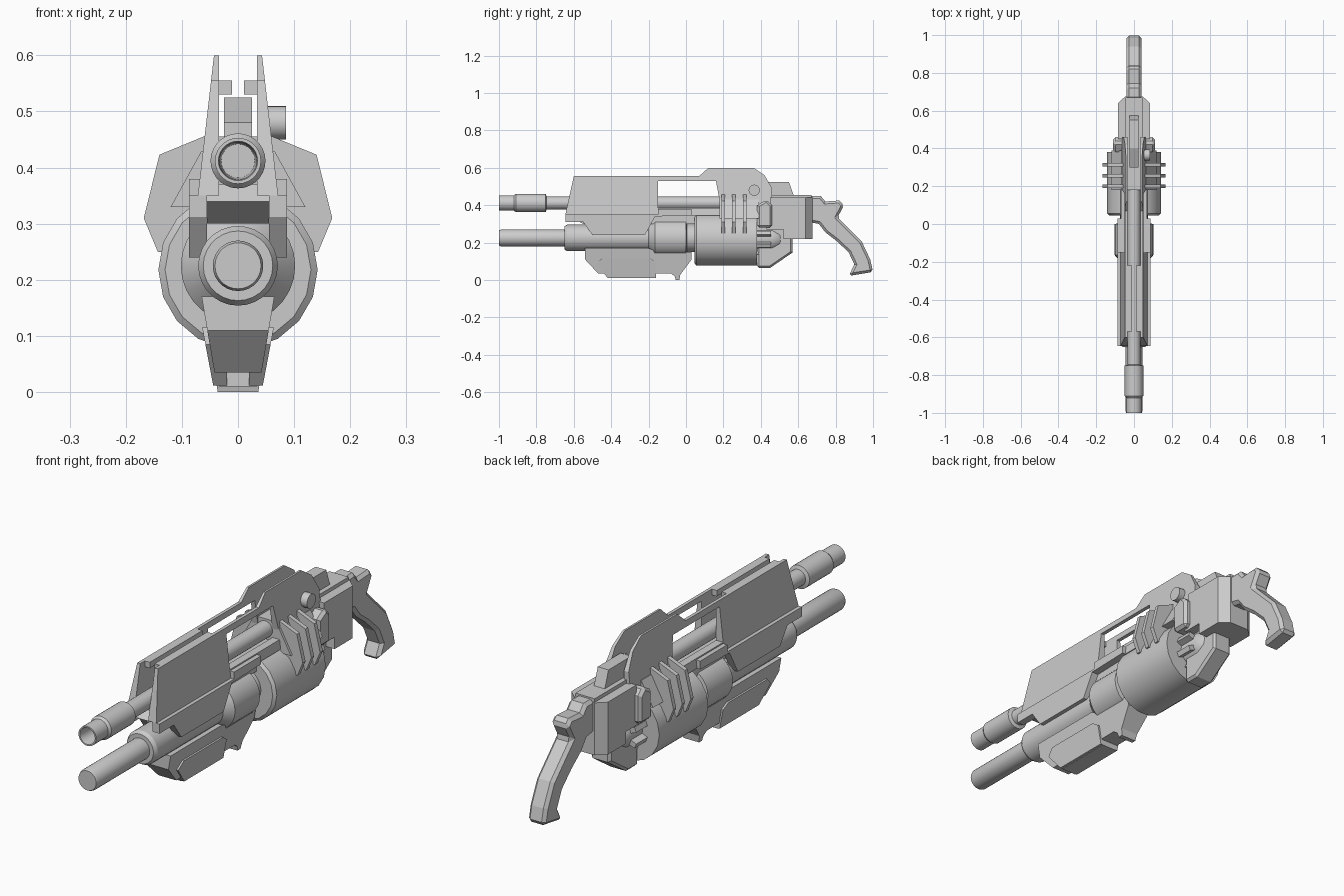
import bpy, bmesh, math

if "Cube" in bpy.data.objects:
    bpy.data.objects.remove(bpy.data.objects["Cube"])


def finish(name, bm, mirror=False, bevel=0, smooth=False):
    bmesh.ops.recalc_face_normals(bm, faces=bm.faces)
    me = bpy.data.meshes.new(name)
    bm.to_mesh(me)
    bm.free()
    if smooth:
        for p in me.polygons:
            p.use_smooth = True
        me.set_sharp_from_angle(angle=math.radians(30))
    ob = bpy.data.objects.new(name, me)
    bpy.context.collection.objects.link(ob)
    if mirror:
        ob.modifiers.new("Mirror", 'MIRROR')
    if bevel:
        b = ob.modifiers.new("Bevel", 'BEVEL')
        b.width, b.segments = bevel, 1
        b.limit_method, b.angle_limit = 'ANGLE', math.radians(60)
    return ob


def prism(name, pts, outer, inner=None, bevel=0):
    """Side profile (y, z) given width in x; with inner set, it is one of a mirrored pair."""
    fo = outer if callable(outer) else (lambda y, z: outer)
    fi = (lambda y, z: -fo(y, z)) if inner is None else (lambda y, z: inner)
    bm = bmesh.new()
    a = [bm.verts.new((fo(y, z), y, z)) for y, z in pts]
    b = [bm.verts.new((fi(y, z), y, z)) for y, z in pts]
    n = len(pts)
    bm.faces.new(a)
    bm.faces.new(b[::-1])
    for i in range(n):
        j = (i + 1) % n
        bm.faces.new((a[i], b[i], b[j], a[j]))
    return finish(name, bm, inner is not None, bevel)


def rect(y0, y1, z0, z1):
    return [(y0, z0), (y1, z0), (y1, z1), (y0, z1)]


def lathe(name, prof, zc, sides=28):
    """Revolve (y, r) pairs around a y-direction axis at height zc."""
    bm = bmesh.new()
    rings = []
    for y, r in prof:
        rings.append([bm.verts.new((r * math.cos(t), y, zc + r * math.sin(t)))
                      for t in (2 * math.pi * k / sides for k in range(sides))])
    for p, q in zip(rings, rings[1:]):
        for k in range(sides):
            m = (k + 1) % sides
            bm.faces.new((p[k], p[m], q[m], q[k]))
    bm.faces.new(rings[0])
    bm.faces.new(rings[-1])
    return finish(name, bm, smooth=True)


# barrels
lathe("upper_barrel", [(-0.85, .030), (-0.99, .033), (-1, .035), (-1, .041), (-.92, .041), (-.91, .049),
                       (-.75, .049), (-.745, .034), (.3, .034)], .412)
lathe("lower_barrel", [(-1, .041), (-.99, .045), (-.65, .045), (-.65, .062), (-.635, .071), (-.2, .071),
                       (-.165, .102), (0, .102), (.005, .075), (.06, .075)], .225)

# revolving drum and its rear hub with teeth
lathe("drum", [(.045, .13), (.055, .142), (.38, .142)], .218, 18)
lathe("drum_hub", [(.37, .065), (.46, .065), (.50, .052), (.525, .025)], .218, 16)
for k in range(8):
    t = 2 * math.pi * (k + .5) / 8
    bm = bmesh.new()
    bmesh.ops.create_cube(bm, size=1)
    for v in bm.verts:
        x, y, z = v.co
        r, s = .07 + x * .04, z * .022
        v.co = (r * math.cos(t) - s * math.sin(t), .415 + y * .08,
                .218 + r * math.sin(t) + s * math.cos(t))
    finish("hub_tooth", bm)


# upper shroud: sloping side panels, window rails and raised hump
def slope(y, z):
    return .048 + (.555 - z) * .115


prism("shroud_panel", [(-.645, .35), (-.6, .555), (-.15, .555), (-.15, .35)], slope, .034)
prism("shroud_top_rail", rect(-.15, .18, .53, .555), slope, .034)
prism("shroud_bottom_rail", rect(-.15, .22, .345, .385), slope, .034)
prism("shroud_hump", [(.07, .555), (.12, .6), (.36, .6), (.42, .56), (.46, .49), (.46, .37), (.19, .37),
                      (.16, .53), (.16, .555)], slope, .034)
prism("shroud_lip", rect(-.57, -.22, .53, .555), .04, .011)
prism("shroud_keel", [(-.63, .34), (-.55, .3), (.45, .3), (.45, .37), (-.6, .37)], .055)

# side skirts beside the lower barrel
prism("side_skirt", [(-.645, .35), (-.645, .31), (-.55, .31), (-.5, .24), (-.22, .24), (-.165, .34),
                     (.03, .345), (.03, .38), (-.15, .38), (-.15, .35)], .087, .055)


# underside fore grip with raised side pads
def keel(y, z):
    return .036 + z * .17


prism("fore_grip", [(-.54, .17), (-.54, .11), (-.47, .035), (-.08, .035), (-.06, .02), (-.055, 0),
                    (-.035, 0), (-.03, .03), (.03, .11), (.03, .15), (-.15, .15), (-.2, .17)], keel)
prism("fore_grip_pad", [(-.48, .085), (-.45, .115), (-.19, .115), (-.16, .095), (-.16, .012),
                        (-.42, .012)], lambda y, z: .042 + z * .19, .02)
prism("fore_grip_base", rect(-.42, -.16, .01, .04), .034)

# receiver, spine and rear frame
prism("receiver", [(.18, .33), (.18, .455), (.67, .455), (.67, .25), (.38, .25)], .045)
prism("spine", [(.3, .44), (.3, .48), (.4, .525), (.55, .525), (.575, .455), (.575, .44)], .025)
prism("receiver_shoulder", [(.38, .28), (.38, .4), (.43, .43), (.46, .40), (.46, .28)], .11, bevel=.012)
prism("drum_roof", rect(.18, .39, .33, .43), lambda y, z: .12 - (z - .33) * .55)
prism("rear_cheek", [(.43, .27), (.43, .385), (.45, .385), (.45, .44), (.64, .44), (.64, .22),
                     (.52, .22), (.52, .27)], .085)
prism("rear_taper", rect(.64, .675, .22, .44), lambda y, z: .085 - (y - .64) * 1.1)
prism("lower_frame", [(.38, .065), (.45, .065), (.57, .147), (.57, .3), (.38, .3)], .045, bevel=.01)

# three cooling fins over the drum
for y in (.19, .247, .305):
    bm = bmesh.new()
    for s in (1, -1):
        front = [bm.verts.new((s * x, y, z)) for x, z in
                 [(.05, .46), (.14, .423), (.168, .31), (.143, .25), (.12, .25), (.05, .33)]]
        f = bm.faces.new(front)
        ext = bmesh.ops.extrude_face_region(bm, geom=[f], use_keep_orig=True)
        for v in ext['geom']:
            if isinstance(v, bmesh.types.BMVert):
                v.co.y += .018
    finish("cooling_fin", bm)

# round knob on the right side only
bm = bmesh.new()
bmesh.ops.create_cone(bm, cap_ends=True, segments=20, radius1=.03, radius2=.03, depth=.045)
for v in bm.verts:
    x, y, z = v.co
    v.co = (.063 + z, .365 + x, .48 + y)
finish("side_knob", bm, smooth=True)

# curved rear handle
prism("handle", [(.66, .45), (.72, .45), (.745, .42), (.82, .425), (.845, .4), (.81, .335), (.86, .285),
                 (.94, .205), (.985, .11), (1, .043), (.87, .022), (.9, .083), (.87, .147), (.81, .205),
                 (.745, .255), (.71, .3), (.66, .31)], .04, bevel=.013)
